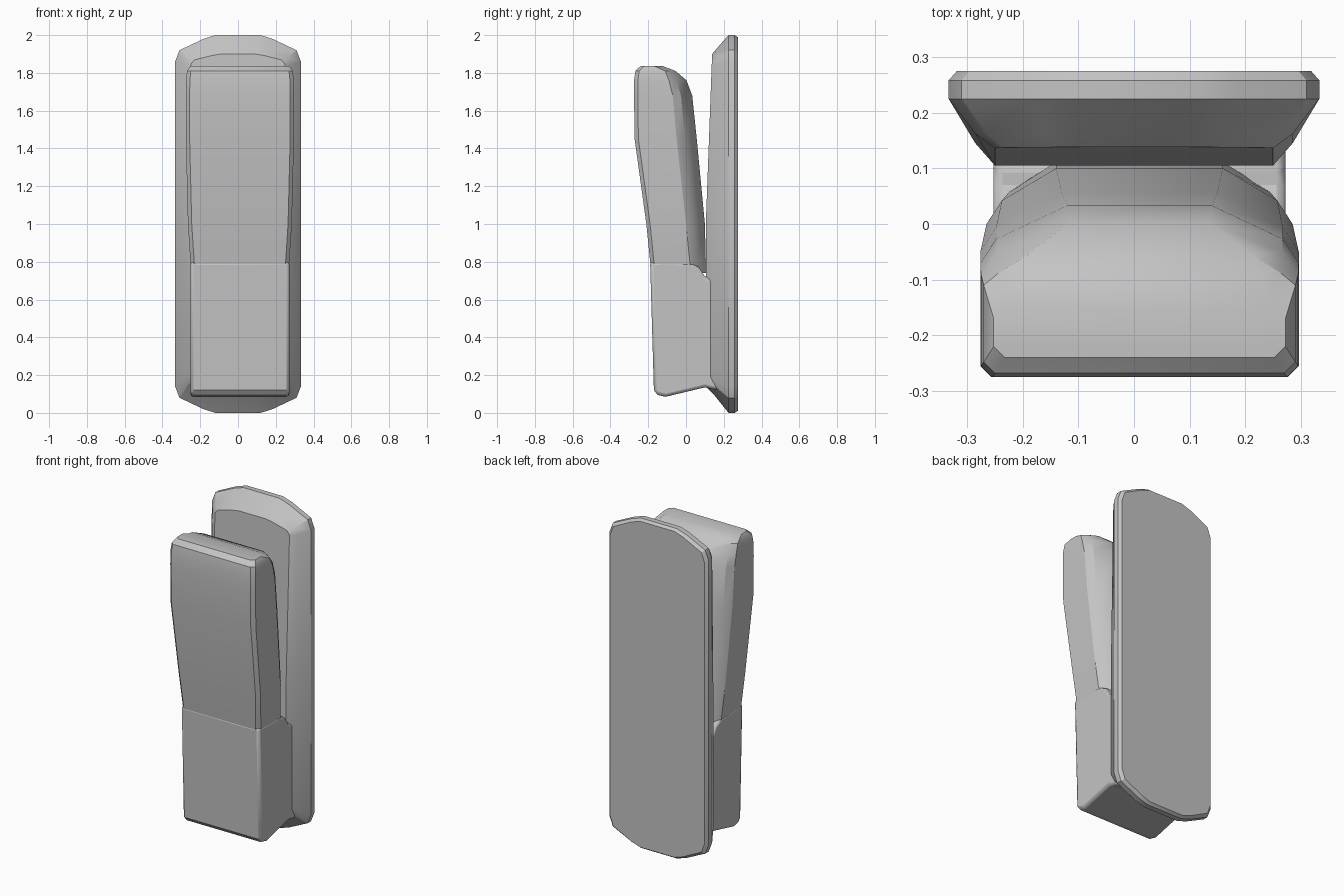
import bpy, bmesh, math

cube = bpy.data.objects.get("Cube")
if cube:
    bpy.data.objects.remove(cube, do_unlink=True)

grey = bpy.data.materials.new("plain grey")
grey.use_nodes = True
colour = (0.55, 0.55, 0.55, 1)
grey.diffuse_color = colour
grey.node_tree.nodes["Principled BSDF"].inputs["Base Color"].default_value = colour


def loft(name, rings, bevel=0.0):
    """Skin mirrored rings (first half one side, second half the other) and cap them with strips."""
    bm = bmesh.new()
    loops = [[bm.verts.new(p) for p in ring] for ring in rings]
    n = len(loops[0])
    for a, b in zip(loops, loops[1:]):
        for i in range(n):
            j = (i + 1) % n
            bm.faces.new((a[i], a[j], b[j], b[i]))
    for cap in (loops[0], loops[-1]):
        for i in range(n // 2 - 1):
            bm.faces.new((cap[i], cap[i + 1], cap[n - 2 - i], cap[n - 1 - i]))
    bmesh.ops.recalc_face_normals(bm, faces=bm.faces)
    mesh = bpy.data.meshes.new(name)
    bm.to_mesh(mesh)
    bm.free()
    mesh.materials.append(grey)
    obj = bpy.data.objects.new(name, mesh)
    bpy.context.collection.objects.link(obj)
    if bevel:
        mod = obj.modifiers.new("soft edges", "BEVEL")
        mod.width, mod.segments, mod.limit_method = bevel, 2, "ANGLE"
        mod.angle_limit = math.radians(40)
    bpy.ops.object.select_all(action="DESELECT")
    obj.select_set(True)
    bpy.context.view_layer.objects.active = obj
    bpy.ops.object.shade_smooth_by_angle(angle=math.radians(30))
    return obj


# Back plate: rounded outline, flat behind and chamfered towards the front
CORNER = [(0.36, 0), (0.55, 0.02), (0.93, 0.08), (1, 0.14)]


def plate_ring(half_width, bottom, top, depth, rounding=1.0):
    side = [(f * half_width, bottom + d * rounding) for f, d in CORNER]
    side.append((half_width, 1.0))
    side += [(f * half_width, top - d * rounding) for f, d in reversed(CORNER)]
    outline = side + [(-x, z) for x, z in reversed(side)]
    return [(x, depth(z), z) for x, z in outline]


loft("back_plate", [
    plate_ring(0.318, 0.012, 1.988, lambda z: 0.275),
    plate_ring(0.333, 0.0, 2.0, lambda z: 0.258),
    plate_ring(0.333, 0.0, 2.0, lambda z: 0.225),
    plate_ring(0.285, 0.1, 1.93, lambda z: 0.145 + max(0, z - 1) * 0.02, 0.6),
    plate_ring(0.25, 0.14, 1.9, lambda z: 0.105 + max(0, z - 1) * 0.037, 0.4),
])

# Lever: horizontal sections that lean forward, with a narrow chamfered back
MID_X = 0.01


def lever_ring(z, front, side, back, width, back_width, lip=0.02):
    half = [(width - lip, front), (width, front + lip), (width, side),
            (width * 0.9, side + (back - side) * 0.42), (back_width, back)]
    return [(MID_X + x, y, z) for x, y in half] + \
           [(MID_X - x, y, z) for x, y in reversed(half)]


loft("lever", [lever_ring(*s) for s in (
    (0.74, -0.18, 0.03, 0.105, 0.255, 0.16),
    (0.80, -0.19, 0.02, 0.105, 0.262, 0.15),
    (1.0, -0.21, 0.0, 0.1, 0.275, 0.15),
    (1.45, -0.272, -0.05, 0.057, 0.286, 0.14),
    (1.68, -0.275, -0.07, 0.033, 0.286, 0.13),
    (1.76, -0.275, -0.09, 0.003, 0.285, 0.125),
    (1.81, -0.268, -0.11, -0.055, 0.28, 0.2),
    (1.837, -0.24, -0.17, -0.125, 0.262, 0.23),
)])

# Base block: side profile, front edge first along the bottom then back along the top
BOTTOM = [(-0.17, 0.12), (-0.15, 0.095), (-0.11, 0.085), (0.1, 0.135), (0.17, 0.12)]
TOP = [(0.17, 0.7), (0.1, 0.72), (0.07, 0.77), (0.02, 0.795), (-0.19, 0.8)]
profile = BOTTOM + TOP
loft("base_block", [[(x, y, z) for y, z in profile] for x in (-0.252, 0.272)], bevel=0.016)
